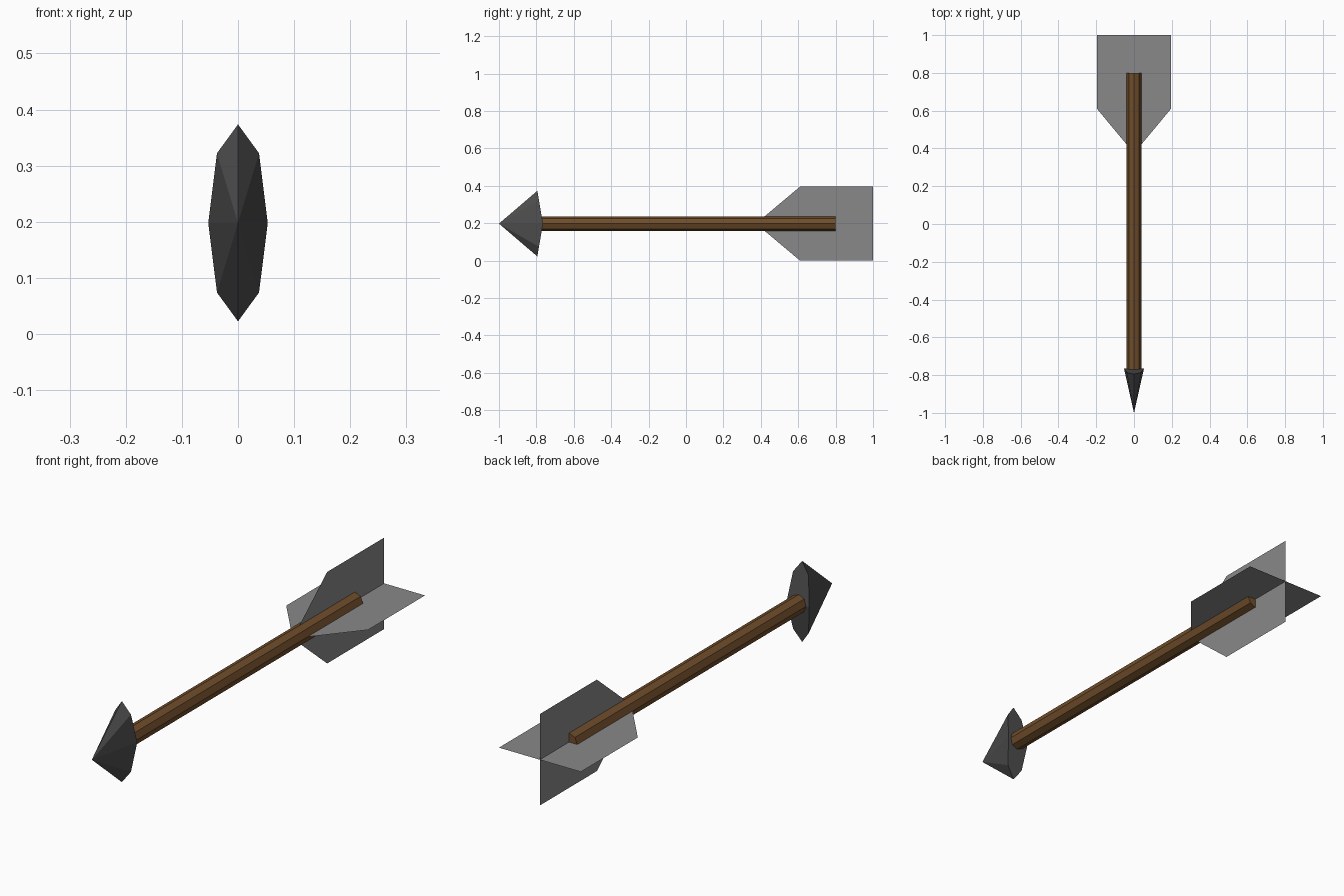
import bpy, bmesh, math

if "Cube" in bpy.data.objects:
    bpy.data.objects.remove(bpy.data.objects["Cube"])

ZC = 0.198  # height of the arrow axis


def material(name, rgb):
    m = bpy.data.materials.new(name)
    m.diffuse_color = (*rgb, 1)
    m.use_nodes = True
    m.node_tree.nodes["Principled BSDF"].inputs["Base Color"].default_value = m.diffuse_color
    return m


def build(name, bm, mat):
    me = bpy.data.meshes.new(name)
    bmesh.ops.recalc_face_normals(bm, faces=bm.faces)
    bm.to_mesh(me)
    bm.free()
    me.materials.append(mat)
    ob = bpy.data.objects.new(name, me)
    bpy.context.collection.objects.link(ob)
    return ob


def ring(bm, rx, rz, y_of):
    """Eight-sided ring around the y axis; y_of gives y from the height offset."""
    out = []
    for i in range(8):
        a = math.tau * i / 8
        dz = rz * math.sin(a)
        out.append(bm.verts.new((rx * math.cos(a), y_of(dz), ZC + dz)))
    return out


wood = material("brown wood", (0.16, 0.075, 0.024))
stone = material("dark stone", (0.075, 0.075, 0.075))
feather = material("grey feather", (0.25, 0.25, 0.25))

# Shaft: octagonal rod
bm = bmesh.new()
front = ring(bm, 0.039, 0.039, lambda dz: -0.79)
back = ring(bm, 0.039, 0.039, lambda dz: 0.80)
for i in range(8):
    j = (i + 1) % 8
    bm.faces.new((front[i], front[j], back[j], back[i]))
bm.faces.new(front)
bm.faces.new(back)
build("shaft", bm, wood)

# Arrowhead: flattened cone whose base sweeps forward at top and bottom
bm = bmesh.new()
base = ring(bm, 0.053, 0.1755, lambda dz: -0.765 - 0.17 * abs(dz))
tip = bm.verts.new((0, -1, ZC))
hub = bm.verts.new((0, -0.765, ZC))
for i in range(8):
    j = (i + 1) % 8
    bm.faces.new((base[i], base[j], tip))
    bm.faces.new((base[j], base[i], hub))
build("arrowhead", bm, stone)

# Fletching: two crossed flat vanes
profile = [(0.03, 0.41), (0.196, 0.61), (0.196, 1.0),
           (-0.196, 1.0), (-0.196, 0.61), (-0.03, 0.41)]
for name, turn in (("flat_vane", 0), ("upright_vane", 1)):
    bm = bmesh.new()
    bm.faces.new([bm.verts.new((0, y, ZC + w * 0.198 / 0.196) if turn else (w, y, ZC))
                  for w, y in profile])
    build(name, bm, feather)
